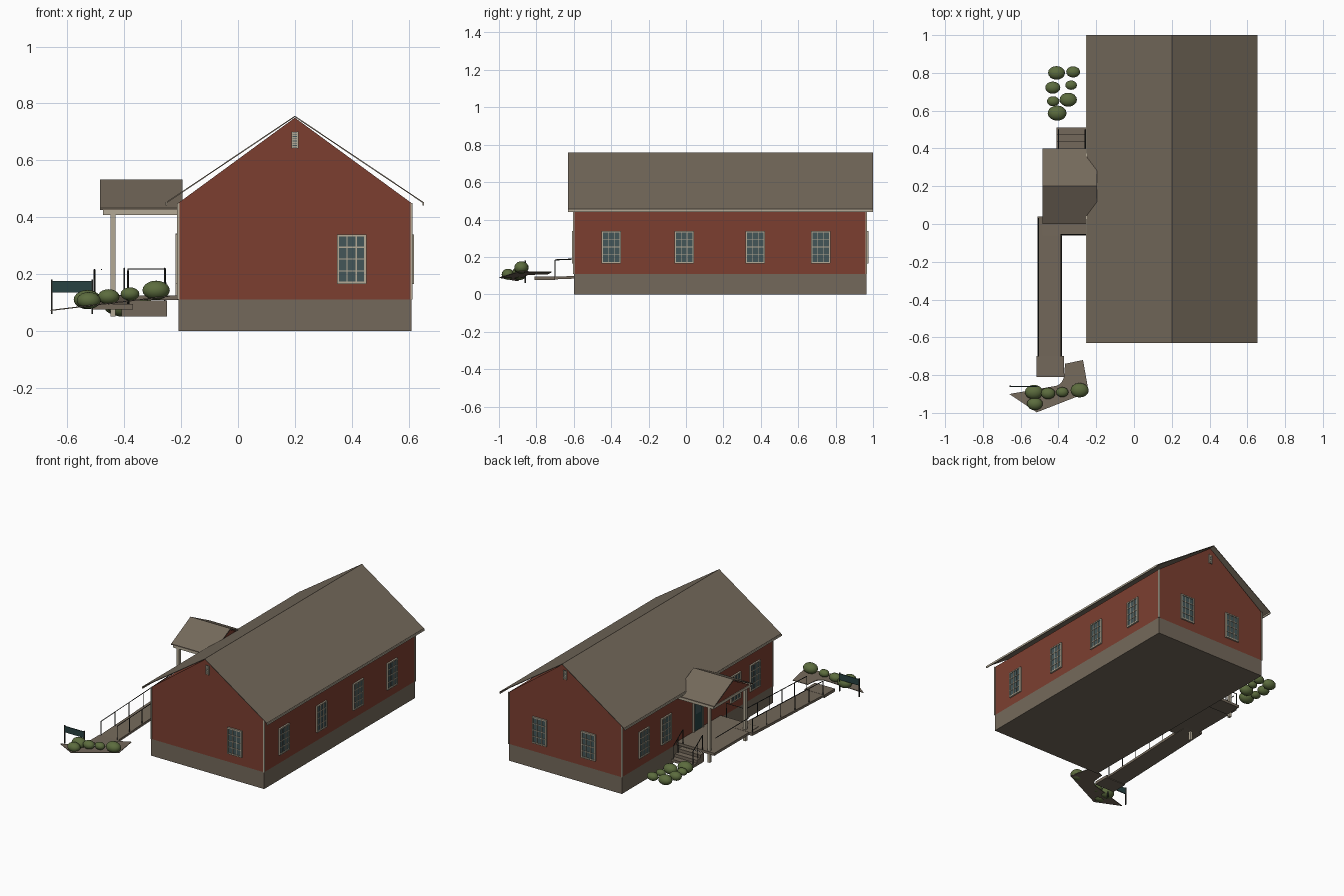
import bpy, bmesh, math
from mathutils import Vector

cube = bpy.data.objects.get("Cube")
if cube:
    bpy.data.objects.remove(cube, do_unlink=True)


def material(name, rgb):
    lin = [((c / 255 + 0.055) / 1.055) ** 2.4 for c in rgb] + [1]
    m = bpy.data.materials.new(name)
    m.use_nodes = True
    m.diffuse_color = lin
    m.node_tree.nodes["Principled BSDF"].inputs["Base Color"].default_value = lin
    return m


TAUPE = material("taupe", (116, 105, 91))
BRICK = material("brick_red", (124, 63, 48))
TRIM = material("pale_trim", (180, 170, 150))
GLASS = material("window_glass", (68, 86, 88))
TEAL = material("dark_teal", (40, 66, 66))
GREEN = material("shrub_green", (92, 108, 62))
IRON = material("dark_iron", (44, 46, 43))


def finish(bm, name, mat):
    bmesh.ops.recalc_face_normals(bm, faces=bm.faces)
    me = bpy.data.meshes.new(name)
    bm.to_mesh(me)
    bm.free()
    me.materials.append(mat)
    ob = bpy.data.objects.new(name, me)
    bpy.context.collection.objects.link(ob)
    return ob


def add_box(bm, lo, hi):
    vs = bmesh.ops.create_cube(bm, size=1)["verts"]
    for v in vs:
        v.co = Vector([(a + b) / 2 + c * (b - a) for a, b, c in zip(lo, hi, v.co)])


def boxes(name, mat, *pairs):
    bm = bmesh.new()
    for lo, hi in pairs:
        add_box(bm, lo, hi)
    return finish(bm, name, mat)


def prism(name, mat, points, offset):
    """Extrude a closed 3D outline along an offset."""
    bm = bmesh.new()
    face = bm.faces.new([bm.verts.new(p) for p in points])
    new = bmesh.ops.extrude_face_region(bm, geom=[face])["geom"]
    moved = [g for g in new if isinstance(g, bmesh.types.BMVert)]
    bmesh.ops.translate(bm, verts=moved, vec=offset)
    return finish(bm, name, mat)


def rail(name, paths, radius=0.003):
    cu = bpy.data.curves.new(name, "CURVE")
    cu.dimensions = "3D"
    cu.bevel_depth = radius
    cu.bevel_resolution = 0
    cu.use_fill_caps = True
    for path in paths:
        s = cu.splines.new("POLY")
        s.points.add(len(path) - 1)
        for p, co in zip(s.points, path):
            p.co = (*co, 1)
    cu.materials.append(IRON)
    ob = bpy.data.objects.new(name, cu)
    bpy.context.collection.objects.link(ob)


# House extents
X0, X1, Y0, Y1 = -0.21, 0.61, -0.60, 0.965
BASE, EAVE, RIDGE, MID = 0.11, 0.45, 0.75, 0.2

# Foundation and brick body with gables
boxes("foundation", TAUPE, ((X0, Y0, 0), (X1, Y1, BASE)))
outline = [(X0, BASE), (X1, BASE), (X1, EAVE), (MID, RIDGE), (X0, EAVE)]
prism("brick_walls", BRICK, [(x, Y0, z) for x, z in outline], (0, Y1 - Y0, 0))

# Main roof, a thin folded sheet
T = 0.005
fold = [(-0.25, EAVE), (MID, RIDGE + 0.002), (0.65, EAVE),
        (0.65, EAVE + T), (MID, RIDGE + 0.002 + T), (-0.25, EAVE + T)]
prism("main_roof", TAUPE, [(x, -0.63, z) for x, z in fold], (0, 1.63, 0))
for side, x in (("right", -0.252), ("left", 0.652)):
    boxes("gutter_" + side, TRIM, ((x - 0.003, -0.63, 0.441), (x + 0.003, 1.0, 0.453)))

# Corner boards
corners = [(x, y) for x in (X0, X1) for y in (Y0, Y1)]
boxes("corner_boards", TRIM, *[((x - 0.004, y - 0.004, BASE), (x + 0.004, y + 0.004, EAVE))
                               for x, y in corners])


def wall_boxes(wall, u, parts):
    """Place (u, z, half width, half height, depth) boxes on a wall."""
    out = []
    for du, z, w, h, d in parts:
        c = u + du
        if wall in "fb":
            y = Y0 if wall == "f" else Y1
            out.append(((c - w, y - d, z - h), (c + w, y + d, z + h)))
        else:
            x = X0 if wall == "r" else X1
            out.append(((x - d, c - w, z - h), (x + d, c + w, z + h)))
    return out


def window(name, wall, u, z=0.2525, w=0.048, h=0.083):
    boxes(name + "_glass", GLASS, *wall_boxes(wall, u, [(0, z, w, h, 0.005)]))
    bars = [(s * w, z, 0.004, h + 0.003, 0.01) for s in (-1, 1)]
    bars += [(0, z + s * h, w + 0.003, 0.004, 0.01) for s in (-1, 1)]
    bars += [(s * w / 3, z, 0.002, h, 0.008) for s in (-1, 1)]
    bars += [(0, z + s * h / 2, w, 0.002, 0.008) for s in (-1, 0, 1)]
    boxes(name + "_frame", TRIM, *wall_boxes(wall, u, bars))


# Windows on all four walls
layout = {"f": [0.4], "b": [0.03, 0.385],
          "l": [-0.4, -0.01, 0.37, 0.72], "r": [-0.41, -0.21, 0.51, 0.74]}
for wall, spots in layout.items():
    for i, u in enumerate(spots):
        window("window_%s_%d" % (wall, i + 1), wall, u)

# Attic vents
for wall in "fb":
    boxes("vent_back_" + wall, GLASS, *wall_boxes(wall, MID, [(0, 0.672, 0.01, 0.028, 0.004)]))
    slats = [(0, 0.648 + i * 0.008, 0.01, 0.0025, 0.006) for i in range(7)]
    slats += [(s * 0.01, 0.672, 0.002, 0.03, 0.007) for s in (-1, 1)]
    boxes("vent_slats_" + wall, TRIM, *wall_boxes(wall, MID, slats))

# Entrance door
boxes("door", TEAL, *wall_boxes("r", 0.18, [(0, 0.23, 0.045, 0.105, 0.005)]))
boxes("door_frame", TRIM, *wall_boxes("r", 0.18, [
    (-0.048, 0.232, 0.005, 0.108, 0.01), (0.048, 0.232, 0.005, 0.108, 0.01),
    (0, 0.338, 0.053, 0.005, 0.01)]))
boxes("door_glass", GLASS, *wall_boxes("r", 0.18, [(0, 0.275, 0.025, 0.04, 0.007)]))

# Porch deck, posts, beams and gabled roof
DECK = 0.125
boxes("porch_deck", TAUPE, ((-0.485, -0.06, 0.108), (X0, 0.4, DECK)))
boxes("porch_posts", TRIM, *[((-0.449, y - 0.009, 0.05), (-0.431, y + 0.009, 0.42))
                             for y in (0.015, 0.385)])
boxes("porch_beams", TRIM,
      *[((-0.475, y - 0.01, 0.408), (X0, y + 0.01, 0.426)) for y in (0.015, 0.385)],
      ((-0.475, 0.01, 0.408), (-0.455, 0.39, 0.426)))
fold = [(0.0, 0.425), (0.2, 0.525), (0.4, 0.425), (0.4, 0.432), (0.2, 0.533), (0.0, 0.432)]
prism("porch_roof", TAUPE, [(-0.485, y, z) for y, z in fold], (0.29, 0, 0))
prism("porch_gable", BRICK, [(-0.472, 0.015, 0.426), (-0.472, 0.385, 0.426), (-0.472, 0.2, 0.522)],
      (0.27, 0, 0))

# Porch steps with rails
boxes("porch_steps", TAUPE, *[((-0.41, 0.4, 0.05), (-0.25, 0.4 + 0.037 * (i + 1), 0.107 - i * 0.02))
                              for i in range(3)])
paths = []
for x in (-0.4, -0.258):
    paths += [[(x, 0.4, DECK), (x, 0.4, 0.22), (x, 0.5, 0.15), (x, 0.5, 0.06)],
              [(x, 0.45, 0.08), (x, 0.45, 0.185)]]
rail("step_rails", paths)

# Access ramp with landing and handrails
ramp = [(0.04, 0.126), (-0.7, 0.094), (-0.7, 0.08), (0.04, 0.108)]
prism("ramp", TAUPE, [(-0.51, y, z) for y, z in ramp], (0.13, 0, 0))
boxes("ramp_landing", TAUPE, ((-0.515, -0.81, 0.076), (-0.37, -0.7, 0.095)))


def ramp_z(y):
    return 0.126 + (y - 0.04) * 0.043


paths = []
for x, top in ((-0.505, 0.03), (-0.387, -0.06)):
    paths.append([(x, -0.7, ramp_z(-0.7) + 0.09), (x, top, ramp_z(top) + 0.09)])
    for i in range(6):
        y = -0.7 + (top + 0.7) * i / 5
        paths.append([(x, y, ramp_z(y) - 0.01), (x, y, ramp_z(y) + 0.09)])
paths.append([(-0.387, -0.055, DECK), (-0.387, -0.055, 0.218), (-0.255, -0.055, 0.218),
              (-0.255, -0.055, DECK)])
paths.append([(-0.48, 0.03, 0.216), (-0.48, 0.38, 0.216)])
rail("ramp_rails", paths)

# Planting bed, a thin tilted plate with a curved inner corner
bed = [(-0.66, -0.9), (-0.515, -0.997), (-0.24, -0.89), (-0.27, -0.72), (-0.365, -0.74)]
for i in range(6):
    a = math.radians(-90 * i / 5)
    bed.append((-0.43 + 0.06 * math.cos(a), -0.8 + 0.06 * math.sin(a)))
prism("planting_bed", TAUPE, [(x, y, 0.07 + 0.12 * (x + 0.66)) for x, y in bed], (0, 0, 0.004))

# Roadside sign
boxes("sign_posts", IRON, *[((x - 0.003, -0.864, 0.06), (x + 0.003, -0.856, 0.18))
                            for x in (-0.655, -0.513)])
boxes("sign_board", TEAL, ((-0.655, -0.863, 0.135), (-0.513, -0.857, 0.175)))


# Shrubs: x, y, z, radius
shrubs = [(-0.53, -0.89, 0.11, 0.048), (-0.525, -0.952, 0.107, 0.042), (-0.455, -0.897, 0.12, 0.038),
          (-0.38, -0.89, 0.13, 0.033), (-0.288, -0.88, 0.143, 0.048),
          (-0.41, 0.8, 0.085, 0.045), (-0.322, 0.805, 0.085, 0.037), (-0.43, 0.722, 0.085, 0.04),
          (-0.333, 0.735, 0.085, 0.031), (-0.428, 0.65, 0.085, 0.033), (-0.348, 0.658, 0.085, 0.046),
          (-0.407, 0.587, 0.085, 0.05)]
for i, (x, y, z, r) in enumerate(shrubs):
    bm = bmesh.new()
    bmesh.ops.create_uvsphere(bm, u_segments=16, v_segments=10, radius=r)
    for v in bm.verts:
        v.co = (v.co.x + x, v.co.y * 0.8 + y, v.co.z * 0.7 + z)
    for f in bm.faces:
        f.smooth = True
    finish(bm, "shrub_%d" % (i + 1), GREEN)
